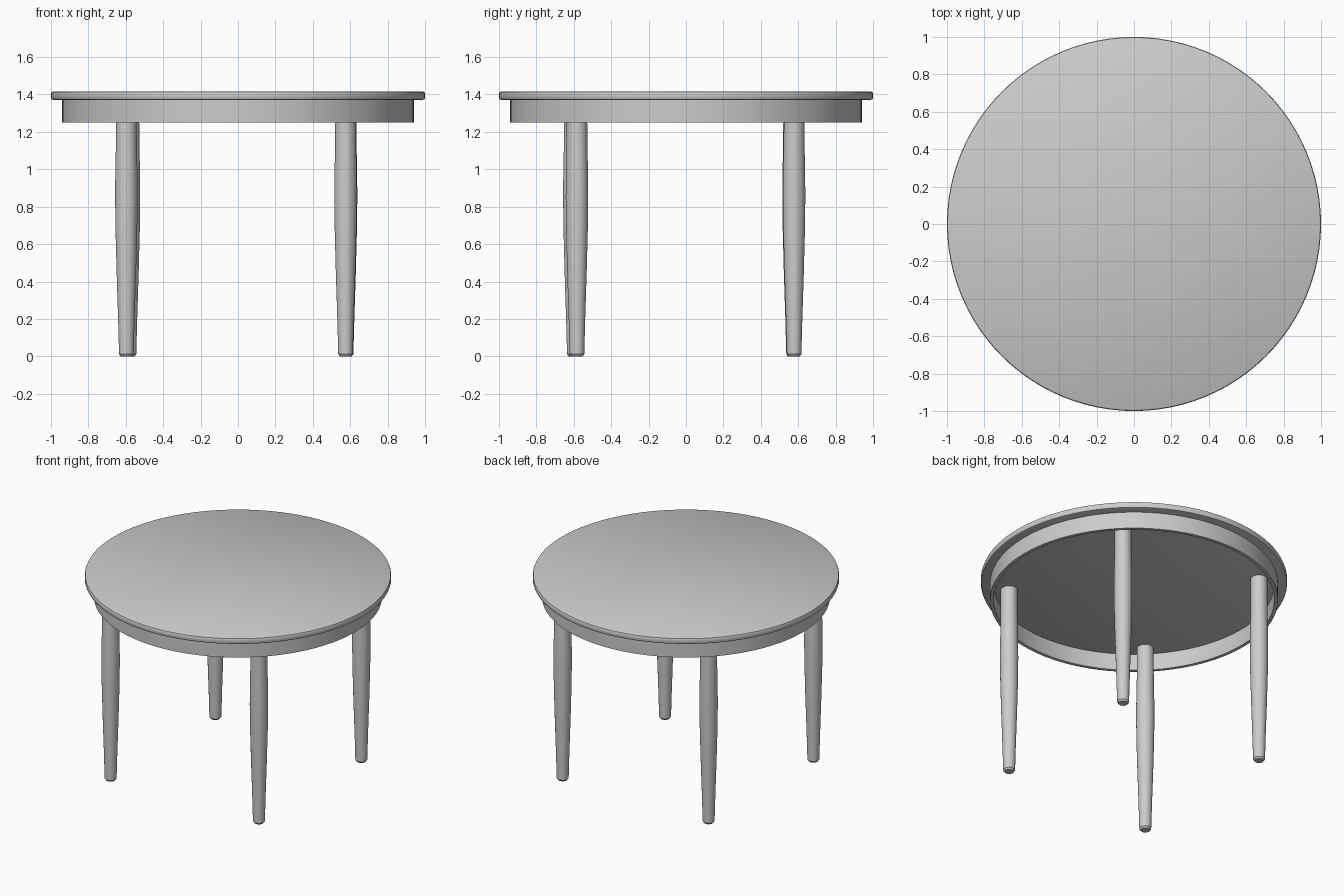
import bpy, bmesh, math

if "Cube" in bpy.data.objects:
    bpy.data.objects.remove(bpy.data.objects["Cube"])


def lathe(name, profile, segments, location=(0, 0, 0), closed=False):
    """Revolve (radius, z) points around z; open profiles get end caps."""
    bm = bmesh.new()
    rings = []
    for r, z in profile:
        rings.append([bm.verts.new((r * math.cos(2 * math.pi * i / segments),
                                    r * math.sin(2 * math.pi * i / segments), z))
                      for i in range(segments)])
    pairs = list(zip(rings, rings[1:]))
    if closed:
        pairs.append((rings[-1], rings[0]))
    else:
        bm.faces.new(rings[0])
        bm.faces.new(rings[-1])
    for a, b in pairs:
        for i in range(segments):
            j = (i + 1) % segments
            bm.faces.new((a[i], a[j], b[j], b[i]))
    bmesh.ops.recalc_face_normals(bm, faces=bm.faces)
    mesh = bpy.data.meshes.new(name)
    bm.to_mesh(mesh)
    bm.free()
    obj = bpy.data.objects.new(name, mesh)
    bpy.context.collection.objects.link(obj)
    obj.location = location
    bpy.ops.object.select_all(action='DESELECT')
    obj.select_set(True)
    bpy.context.view_layer.objects.active = obj
    bpy.ops.object.shade_smooth_by_angle(angle=math.radians(30))
    return obj


# Round tabletop with a softened rim
lathe("tabletop", [(0.985, 1.37), (0.996, 1.374), (1.0, 1.382),
                   (1.0, 1.404), (0.997, 1.412), (0.99, 1.416)], 96)

# Thin hollow apron ring under the top
lathe("apron", [(0.94, 1.25), (0.94, 1.372), (0.917, 1.372), (0.917, 1.25)],
      96, closed=True)

# Tapered legs, widest above the middle, with a small chamfer at the foot
leg_profile = [(0.03, 0.0), (0.039, 0.012), (0.044, 0.2), (0.052, 0.45),
               (0.058, 0.68), (0.06, 0.85), (0.059, 0.98), (0.056, 1.12),
               (0.055, 1.25), (0.055, 1.372)]
legs = {"front_left_leg": (-0.597, -0.597), "front_right_leg": (0.575, -0.583),
        "back_left_leg": (-0.583, 0.575), "back_right_leg": (0.578, 0.578)}
for name, (x, y) in legs.items():
    lathe(name, leg_profile, 32, (x, y, 0))
